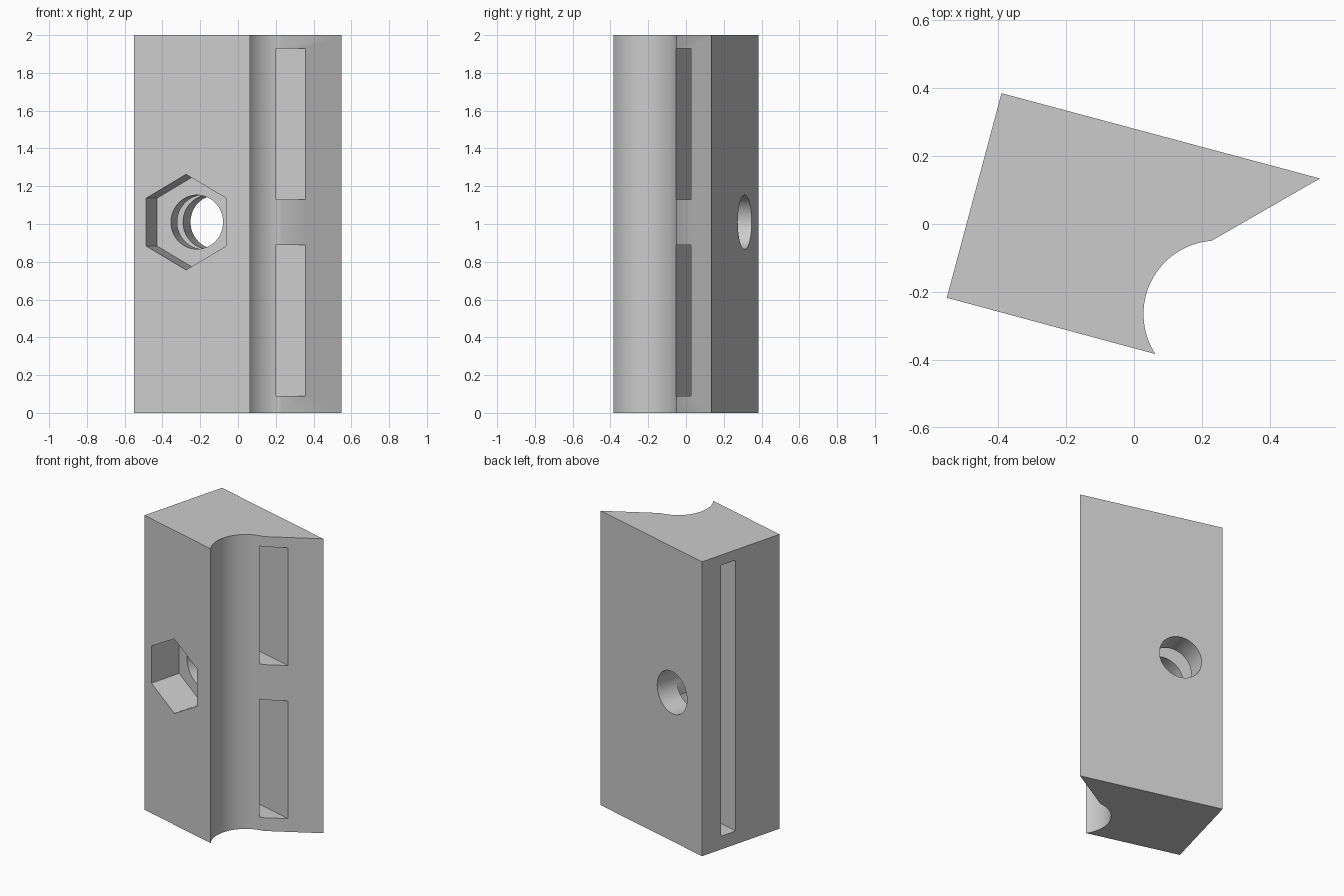
import bpy, bmesh
from math import sin, cos, pi, radians, atan2
from mathutils import Vector

if "Cube" in bpy.data.objects:
    bpy.data.objects.remove(bpy.data.objects["Cube"])

C, S = cos(radians(15)), sin(radians(15))   # the block is turned 15 degrees about z
BOLT_U, BOLT_Z = -0.19, 1.01


def prism(name, bottom, offset):
    """Closed prism from a polygon swept by an offset."""
    bm = bmesh.new()
    face = bm.faces.new([bm.verts.new(p) for p in bottom])
    ext = bmesh.ops.extrude_face_region(bm, geom=[face], use_keep_orig=True)
    top = [g for g in ext["geom"] if isinstance(g, bmesh.types.BMVert)]
    bmesh.ops.translate(bm, verts=top, vec=offset)
    bmesh.ops.recalc_face_normals(bm, faces=bm.faces)
    mesh = bpy.data.meshes.new(name)
    bm.to_mesh(mesh)
    bm.free()
    obj = bpy.data.objects.new(name, mesh)
    bpy.context.collection.objects.link(obj)
    return obj


def cutter(name, outline, v0, v1):
    """Prism drawn on the (u, z) plane of the block, running through its thickness v."""
    pts = [(u * C + v0 * S, -u * S + v0 * C, z) for u, z in outline]
    return prism(name, pts, Vector((S, C, 0)) * (v1 - v0))


def ring(r, n, start=0.0):
    return [(BOLT_U + r * cos(start + 2 * pi * i / n),
             BOLT_Z + r * sin(start + 2 * pi * i / n)) for i in range(n)]


# Clamp block: slanted profile with a concave tube groove
cx, cy, r = 0.244, -0.265, 0.216
a0, a1 = atan2(0.215, -0.016), atan2(-0.117, -0.18) + 2 * pi
groove = [(cx + r * cos(a0 + (a1 - a0) * i / 32),
           cy + r * sin(a0 + (a1 - a0) * i / 32), 0) for i in range(33)]
profile = [(-0.551, -0.217, 0), (-0.39, 0.385, 0), (0.547, 0.134, 0)] + groove
block = prism("clamp_block", profile, Vector((0, 0, 2)))

# Strap slot: one opening on the left, forking around a bridge to two on the right
fork = [(-0.7, 0.09), (0.8, 0.09), (0.8, 0.89), (-0.05, 0.89),
        (-0.05, 1.13), (0.8, 1.13), (0.8, 1.93), (-0.7, 1.93)]
cutters = [
    cutter("strap_slot_cutter", fork, 0.0, 0.117),
    cutter("nut_pocket_cutter", ring(0.253, 6, pi / 2), -0.6, -0.13),
    cutter("bolt_hole_cutter", ring(0.143, 64), -0.25, 0.6),
]

# Cut the openings, then remove the cutters
bpy.context.view_layer.objects.active = block
block.select_set(True)
for cut in cutters:
    cut.hide_render = True
    mod = block.modifiers.new(cut.name, 'BOOLEAN')
    mod.operation, mod.solver, mod.object = 'DIFFERENCE', 'EXACT', cut
    bpy.ops.object.modifier_apply(modifier=mod.name)
    bpy.data.objects.remove(cut)

bpy.ops.object.shade_smooth_by_angle(angle=radians(25))
